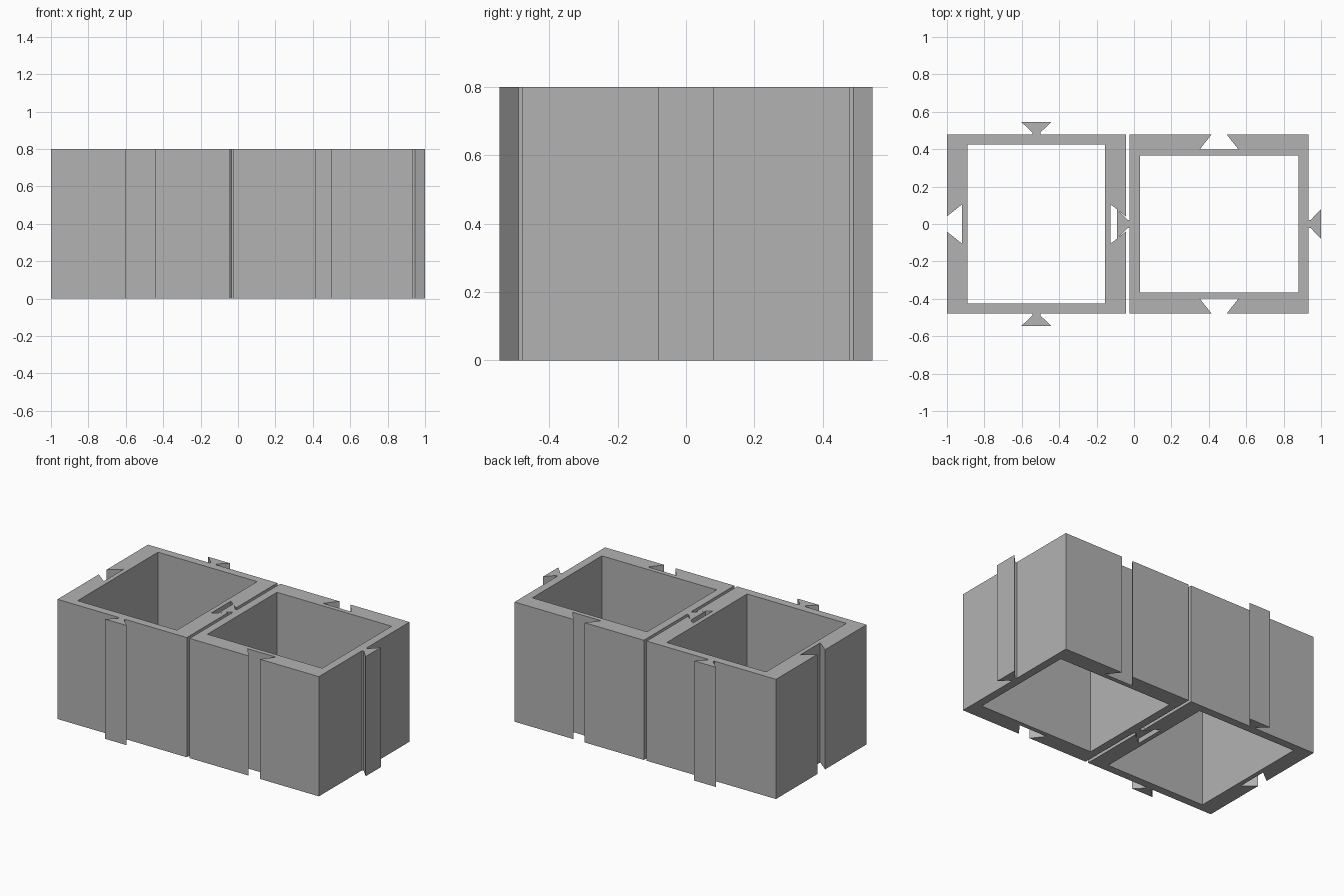
import bpy
import bmesh
from math import pi
from mathutils import Matrix, Vector

HEIGHT = 0.8
HALF = 0.478           # half the outer width of a block
WALL_TAIL = 0.424      # cavity half-size towards the tail sides
WALL_SOCKET = 0.367    # cavity half-size towards the socket sides

if "Cube" in bpy.data.objects:
    bpy.data.objects.remove(bpy.data.objects["Cube"])

grey = bpy.data.materials.new("plain_grey")
grey.use_nodes = True
colour = (0.45, 0.45, 0.45, 1)
grey.diffuse_color = colour
grey.node_tree.nodes["Principled BSDF"].inputs["Base Color"].default_value = colour

# Joint profiles as (distance out from the wall, half width)
TAIL = [(0, 0.022), (0.012, 0.022), (0.067, 0.08)]
SOCKET = [(0, 0.041), (-0.081, 0.105)]


def side(joint):
    """One wall of the outline, on the +x side, from its corner onwards."""
    lower = [(HALF + d, -w) for d, w in joint]
    upper = [(x, -y) for x, y in reversed(lower)]
    return [(HALF, -HALF)] + lower + upper


def add_loop(bm, points):
    verts = [bm.verts.new(p) for p in points]
    return [bm.edges.new((v, verts[(i + 1) % len(verts)]))
            for i, v in enumerate(verts)]


def block(name, x, turn):
    """Open square tube with tails on two opposite walls, sockets on the others."""
    bm = bmesh.new()
    outline = []
    for i in range(4):
        spin = Matrix.Rotation(i * pi / 2, 3, 'Z')
        outline += [spin @ Vector((px, py, 0))
                    for px, py in side(SOCKET if i % 2 else TAIL)]
    cavity = [Vector((sx * WALL_TAIL, sy * WALL_SOCKET, 0))
              for sx, sy in ((-1, -1), (1, -1), (1, 1), (-1, 1))]
    edges = add_loop(bm, outline) + add_loop(bm, cavity)

    # Fill the ring between outline and cavity, then raise it
    bmesh.ops.triangle_fill(bm, edges=edges, use_beauty=True)
    raised = bmesh.ops.extrude_face_region(bm, geom=bm.faces[:],
                                           use_keep_orig=True)["geom"]
    top = [g for g in raised if isinstance(g, bmesh.types.BMVert)]
    bmesh.ops.translate(bm, verts=top, vec=(0, 0, HEIGHT))
    bmesh.ops.rotate(bm, verts=bm.verts[:], cent=(0, 0, 0),
                     matrix=Matrix.Rotation(turn, 3, 'Z'))
    bmesh.ops.recalc_face_normals(bm, faces=bm.faces[:])

    mesh = bpy.data.meshes.new(name)
    bm.to_mesh(mesh)
    bm.free()
    mesh.materials.append(grey)
    obj = bpy.data.objects.new(name, mesh)
    obj.location.x = x
    bpy.context.collection.objects.link(obj)


# The right block is the left one turned a quarter, so tail meets socket
block("right_block", -0.522, pi / 2)
block("left_block", 0.455, 0)
